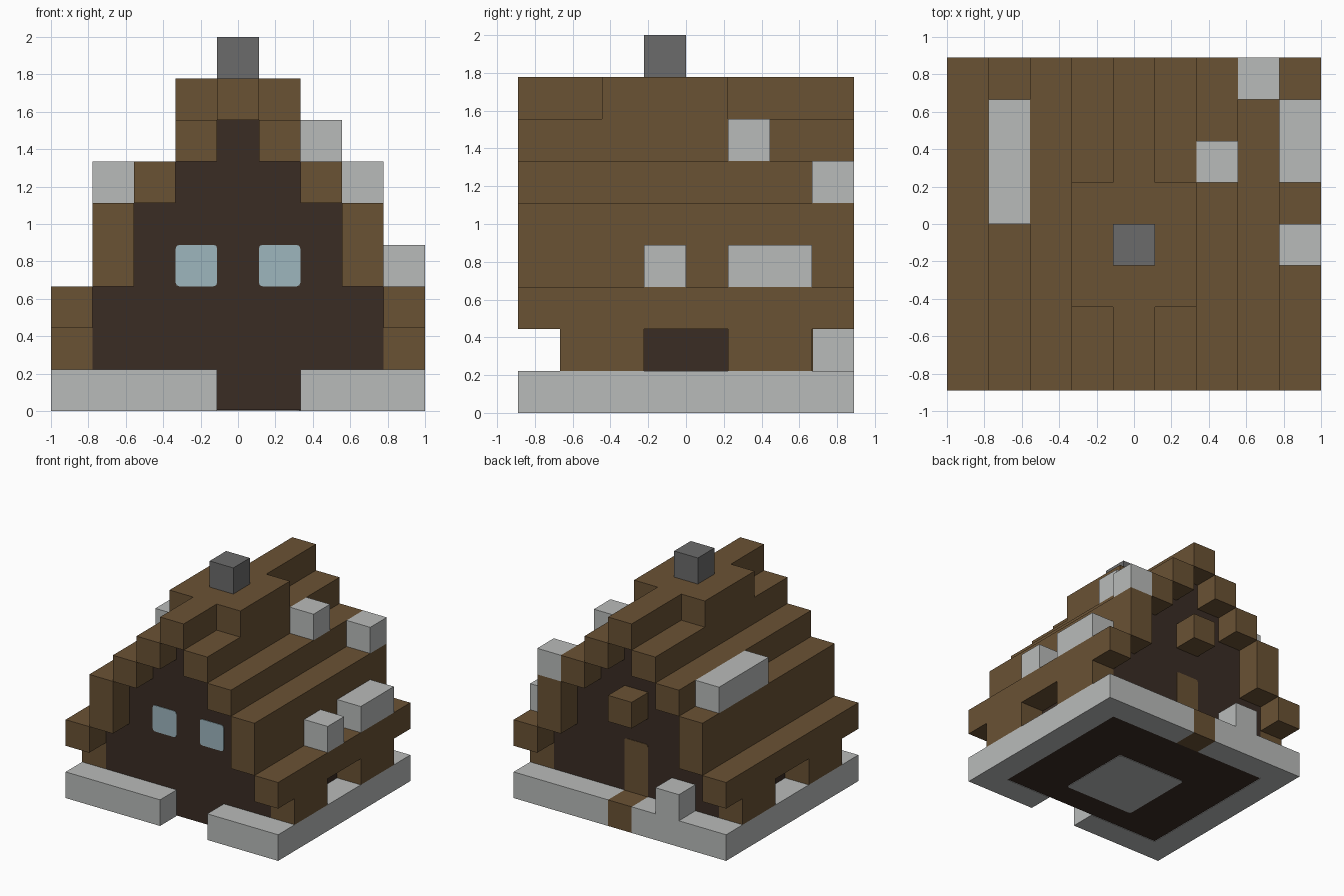
import bpy
import bmesh
from mathutils import Vector

if "Cube" in bpy.data.objects:
    bpy.data.objects.remove(bpy.data.objects["Cube"], do_unlink=True)

U = 2 / 9                          # edge of one building block
ORIGIN = Vector((-4.5, -4, 0))     # grid corner, in blocks


def material(name, hex_code):
    srgb = [int(hex_code[n:n + 2], 16) / 255 for n in (0, 2, 4)]
    linear = [c / 12.92 if c <= 0.04045 else ((c + 0.055) / 1.055) ** 2.4 for c in srgb]
    mat = bpy.data.materials.new(name)
    mat.use_nodes = True
    mat.diffuse_color = (*linear, 1)
    bsdf = next(n for n in mat.node_tree.nodes if n.type == "BSDF_PRINCIPLED")
    bsdf.inputs["Base Color"].default_value = (*linear, 1)
    return mat


WOOD = material("brown wood", "6A5234")
DARK = material("dark wood", "3A2C24")
STONE = material("pale stone", "B9BBBA")
BRICK = material("chimney grey", "6B6B6B")
GLASS = material("pale blue glass", "9DB6BE")


def add_box(bm, low, high):
    """Box between two grid corners, given in blocks; returns its edges."""
    a, b = ((Vector(p) + ORIGIN) * U for p in (low, high))
    verts = bmesh.ops.create_cube(bm, size=1)["verts"]
    for v in verts:
        v.co = (a + b) / 2 + v.co * (b - a)
    return list({e for v in verts for e in v.link_edges})


def finish(name, bm, mat, mirror=False):
    mesh = bpy.data.meshes.new(name)
    bm.to_mesh(mesh)
    bm.free()
    mesh.materials.append(mat)
    obj = bpy.data.objects.new(name, mesh)
    bpy.context.collection.objects.link(obj)
    if mirror:
        obj.modifiers.new("Mirror", "MIRROR").use_mirror_merge = False
    return obj


def blocks(name, mat, boxes, mirror=False):
    bm = bmesh.new()
    for low, high in boxes:
        add_box(bm, low, high)
    return finish(name, bm, mat, mirror)


def plate(name, mat, low, high, axis, top_only=False):
    """Thin panel with slightly rounded corners around the given axis."""
    bm = bmesh.new()
    edges = add_box(bm, low, high)
    top = (high[2] + ORIGIN.z) * U
    corners = []
    for e in edges:
        a, b = (v.co for v in e.verts)
        along = abs((b - a).normalized()[axis]) > 0.9
        if along and (not top_only or abs(a.z - top) < 0.001):
            corners.append(e)
    bmesh.ops.bevel(bm, geom=corners, offset=0.02, segments=2, profile=0.5, affect="EDGES")
    return finish(name, bm, mat)


# Stone base ring, open at the front and at the back step
blocks("stone_base", STONE, [
    ((0, 0, 0), (4, 1, 1)), ((6, 0, 0), (9, 1, 1)),
    ((0, 7, 0), (4, 8, 1)), ((5, 7, 0), (9, 8, 1)),
    ((0, 1, 0), (1, 7, 1)), ((8, 1, 0), (9, 7, 1))])
blocks("back_step", WOOD, [((4, 7, 0), (5, 8, 1))])

# Stepped dark walls
blocks("walls", DARK, [
    ((inset, 1, low), (9 - inset, 7, high))
    for inset, low, high in [(1, 0.02, 3), (2, 3, 5), (3, 5, 6), (4, 6, 7)]])
plate("hearth_floor", STONE, (3, 2, 0), (6, 5, 0.04), 2)

# Side posts under the eaves
blocks("eave_posts", WOOD, [((8, y, 1), (9, y + 2, 2)) for y in (1, 5)], mirror=True)

# Roof courses, each one step in from the last
for name, x, low, high in [("eave", 8, 2, 3), ("lower_roof", 7, 3, 5),
                           ("middle_roof", 6, 5, 6), ("upper_roof", 5, 6, 7)]:
    blocks(name, WOOD, [((x, 0, low), (x + 1, 8, high))], mirror=True)
blocks("roof_ridge", WOOD, [((4, 0, 7), (5, 8, 8))])
blocks("chimney_shoulder", WOOD, [((5, 2, 7), (6, 5, 8))], mirror=True)
blocks("chimney", BRICK, [((4, 3, 8), (5, 4, 9))])

# Loose stones on the roof and base
blocks("loose_stones", STONE, [
    ((6, 5, 6), (7, 6, 7)), ((7, 7, 5), (8, 8, 6)),
    ((8, 3, 3), (9, 4, 4)), ((8, 5, 3), (9, 7, 4)),
    ((1, 4, 5), (2, 7, 6)), ((2, 7, 1), (3, 8, 2))])

# Front windows, back door and the block above it
for name, x in (("right_window", 3), ("left_window", 5)):
    plate(name, GLASS, (x, 0.98, 3), (x + 1, 1.01, 4), 1)
plate("back_door", WOOD, (4, 6.99, 1), (5, 7.02, 3), 1, top_only=True)
blocks("door_canopy", WOOD, [((4, 7, 4), (5, 8, 5))])
